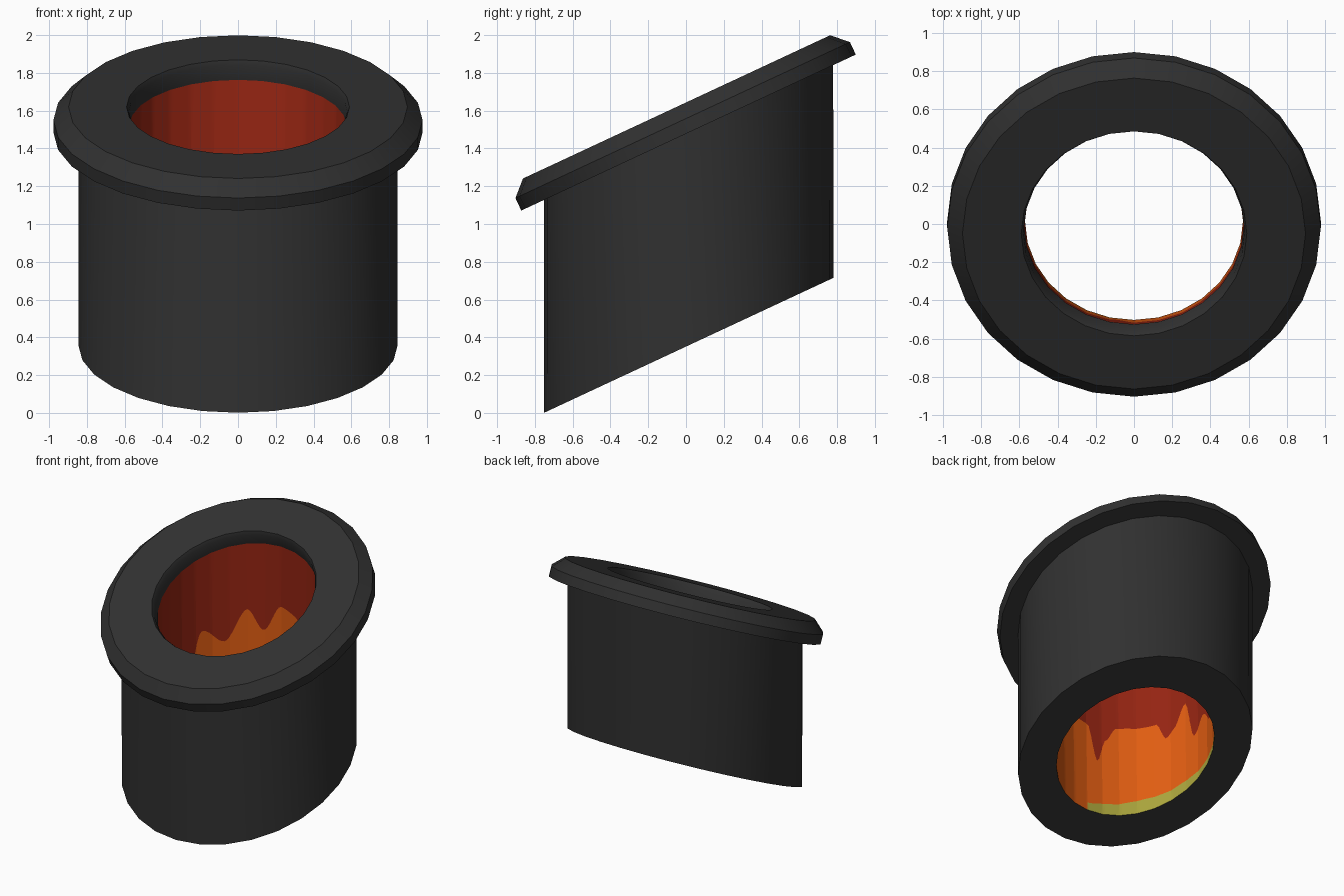
import bpy, bmesh, math
from mathutils import Vector

if "Cube" in bpy.data.objects:
    bpy.data.objects.remove(bpy.data.objects["Cube"])

SIDES = 28
TILT = math.radians(25)
U = Vector((0, math.cos(TILT), math.sin(TILT)))     # "back" direction in the tilted plane
N = Vector((0, -math.sin(TILT), math.cos(TILT)))    # tilted plane normal
TOP = Vector((0, -0.05, 1.62))                      # centre of the flange's top face
BOTTOM = Vector((0, 0.015, 0.358))                  # centre of the slanted bottom


def material(name, rgb):
    m = bpy.data.materials.new(name)
    m.diffuse_color = (*rgb, 1)
    m.use_nodes = True
    m.node_tree.nodes["Principled BSDF"].inputs["Base Color"].default_value = m.diffuse_color
    return m


black = material("charcoal black", (0.03, 0.03, 0.03))
red = material("dark red", (0.30, 0.018, 0.006))
orange = material("orange", (0.75, 0.11, 0.006))
yellow = material("olive yellow", (0.40, 0.37, 0.045))


def on_ring(center, r, deg):
    """Point on the tilted polygon ring, along its straight sides."""
    step = 360 / SIDES
    i = math.floor(deg / step + 1e-6)
    f = deg / step - i
    a, b = (math.radians(k * step) for k in (i, i + 1))
    c = math.cos(a) * (1 - f) + math.cos(b) * f
    s = math.sin(a) * (1 - f) + math.sin(b) * f
    return center + r * (Vector((1, 0, 0)) * c + U * s)


def finish(bm, name, mats):
    bmesh.ops.remove_doubles(bm, verts=bm.verts, dist=1e-5)
    me = bpy.data.meshes.new(name)
    bm.to_mesh(me)
    bm.free()
    for m in mats:
        me.materials.append(m)
    ob = bpy.data.objects.new(name, me)
    bpy.context.collection.objects.link(ob)
    bpy.ops.object.select_all(action='DESELECT')
    ob.select_set(True)
    bpy.context.view_layer.objects.active = ob
    bpy.ops.object.shade_smooth_by_angle(angle=math.radians(25))


def loft(name, profile):
    """Skin a list of (centre, radius) rings."""
    bm = bmesh.new()
    rings = [[bm.verts.new(on_ring(c, r, i * 360 / SIDES)) for i in range(SIDES)]
             for c, r in profile]
    for a, b in zip(rings, rings[1:]):
        for i in range(SIDES):
            j = (i + 1) % SIDES
            bm.faces.new((a[i], a[j], b[j], b[i]))
    finish(bm, name, [black])


def deep(d):
    return TOP - N * d


# Outer tube with its slanted bottom rim
loft("outer_tube", [(BOTTOM, 0.57), (BOTTOM, 0.845), (deep(0.15), 0.845)])

# Flange with chamfered edge and a lipped opening
loft("top_flange", [(deep(0.15), 0.845), (deep(0.15), 0.977), (deep(0.077), 0.977),
                    (TOP, 0.897), (TOP, 0.59), (deep(0.025), 0.578), (deep(0.11), 0.575)])

# Heights (angle, height above bottom rim) of the painted bands in the bore
DRIPS = [(0, .62), (12, .45), (22, .68), (45, .66), (56, .42), (66, .64), (90, .7),
         (104, .5), (116, .66), (132, .45), (150, .6), (161, .32), (173, .45), (184, .37),
         (193, .7), (203, .56), (209, .52), (217, .67), (246, .7), (254, .6), (261, .42),
         (269, .7), (300, .72), (315, .5), (330, .68), (345, .7), (360, .62)]
GLOW = [(0, 0), (110, 0), (140, .03), (170, .045), (200, .08), (230, .1),
        (255, .085), (269.9, .06), (270, 0), (360, 0)]


def height(table, deg):
    for (a, h), (b, k) in zip(table, table[1:]):
        if a <= deg <= b:
            f = (deg - a) / (b - a)
            f = f * f * (3 - 2 * f)
            return h + (k - h) * f
    return 0


# Inner wall: red above, dripping edge, orange below, yellow strip at the rim
bm = bmesh.new()
COLS = SIDES * 6
rim_top = deep(0.11)
for i in range(COLS):
    angles = (i * 360 / COLS, (i + 1) * 360 / COLS)
    columns = []
    for deg, eps in zip(angles, (0.001, -0.2)):
        lo, hi = on_ring(BOTTOM, 0.57, deg), on_ring(rim_top, 0.575, deg)
        span = hi.z - lo.z
        cuts = (1, height(DRIPS, deg + eps) / span, height(GLOW, deg + eps) / span, 0)
        columns.append([lo.lerp(hi, c) for c in cuts])
    a, b = columns
    for k in range(3):
        pts = []
        for p in (a[k], b[k], b[k + 1], a[k + 1]):
            if all((p - q).length > 1e-4 for q in pts):
                pts.append(p)
        if len(pts) > 2:
            bm.faces.new([bm.verts.new(p) for p in pts]).material_index = k
finish(bm, "inner_wall", [red, orange, yellow])
